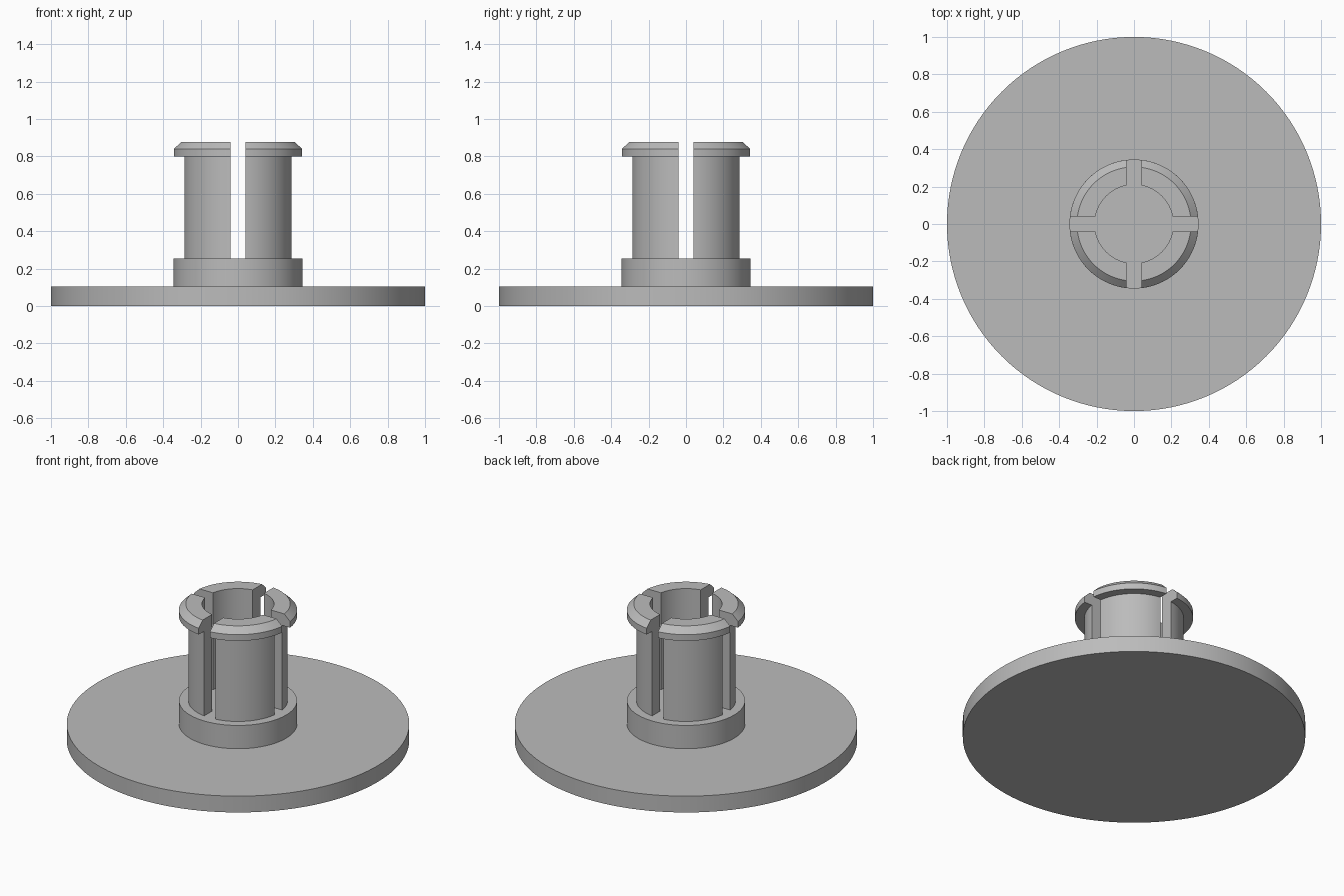
import bpy, bmesh, math

cube = bpy.data.objects.get("Cube")
if cube:
    bpy.data.objects.remove(cube, do_unlink=True)

SLOT = 0.04        # half width of the slots between prongs
FLOOR = 0.255      # top of the collar

grey = bpy.data.materials.new("light grey plastic")
grey.use_nodes = True
colour = (0.5, 0.5, 0.5, 1)
grey.diffuse_color = colour
grey.node_tree.nodes["Principled BSDF"].inputs["Base Color"].default_value = colour


def finish(bm, name):
    bmesh.ops.recalc_face_normals(bm, faces=bm.faces)
    mesh = bpy.data.meshes.new(name)
    bm.to_mesh(mesh)
    bm.free()
    mesh.materials.append(grey)
    obj = bpy.data.objects.new(name, mesh)
    bpy.context.collection.objects.link(obj)
    bpy.ops.object.select_all(action='DESELECT')
    obj.select_set(True)
    bpy.context.view_layer.objects.active = obj
    bpy.ops.object.shade_smooth_by_angle(angle=math.radians(25))
    return obj


def disc(name, radius, bottom, top, sides):
    bm = bmesh.new()
    bmesh.ops.create_cone(bm, cap_ends=True, segments=sides,
                          radius1=radius, radius2=radius, depth=top - bottom)
    bmesh.ops.translate(bm, verts=bm.verts, vec=(0, 0, (top + bottom) / 2))
    return finish(bm, name)


def prong(name, turn, profile, steps=24):
    """Sweep a closed profile through a quarter turn, with parallel-sided slots."""
    bm = bmesh.new()
    rings = []
    for i in range(steps + 1):
        ring = []
        for r, z in profile:
            start = math.asin(SLOT / r)
            a = turn + start + (math.pi / 2 - 2 * start) * i / steps
            ring.append(bm.verts.new((r * math.cos(a), r * math.sin(a), z)))
        rings.append(ring)
    n = len(profile)
    for a, b in zip(rings, rings[1:]):
        for j in range(n):
            k = (j + 1) % n
            bm.faces.new((a[j], a[k], b[k], b[j]))
    bm.faces.new(rings[0])
    bm.faces.new(rings[-1])
    return finish(bm, name)


# Wide base and the collar it carries
disc("base_flange", 1.0, 0, 0.105, 128)
disc("collar", 0.345, 0.1, FLOOR, 96)

# Four snap prongs with a chamfered lip
snap_profile = [(0.21, 0.25), (0.29, 0.25), (0.29, 0.80), (0.345, 0.80),
                (0.345, 0.84), (0.305, 0.878), (0.21, 0.878)]
for i, side in enumerate(("back_left", "back_right", "front_right", "front_left")):
    prong("snap_prong_" + side, i * math.pi / 2, snap_profile)
